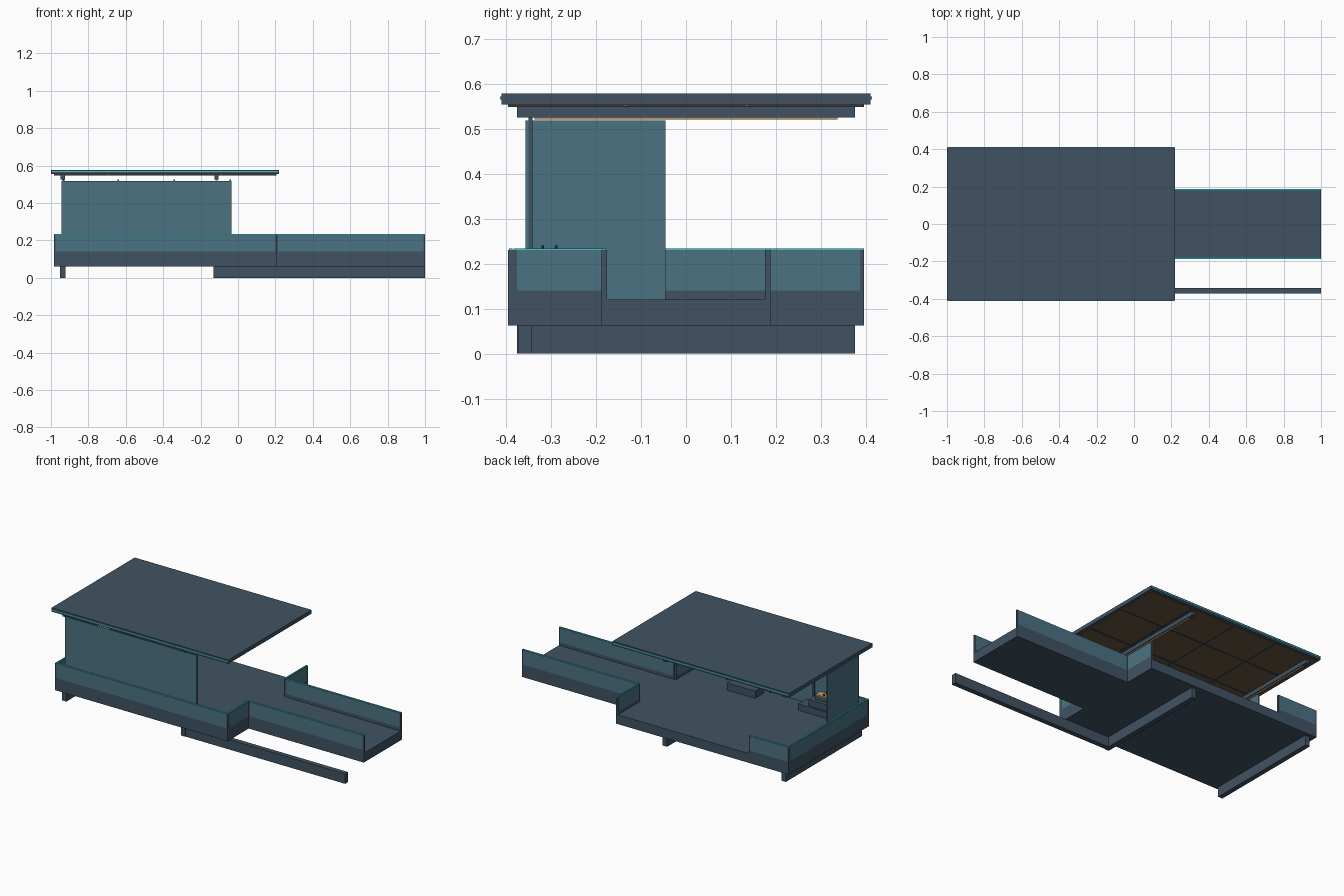
import bpy, bmesh, math

if "Cube" in bpy.data.objects:
    bpy.data.objects.remove(bpy.data.objects["Cube"])


def material(name, rgb):
    m = bpy.data.materials.new(name)
    m.diffuse_color = (*rgb, 1)
    m.use_nodes = True
    m.node_tree.nodes["Principled BSDF"].inputs["Base Color"].default_value = m.diffuse_color
    return m


SLATE = material("slate", (0.052, 0.086, 0.122))
GLASS = material("teal_glass", (0.071, 0.171, 0.223))
CYAN = material("cyan_trim", (0.045, 0.56, 0.60))
BROWN = material("brown_ceiling", (0.136, 0.090, 0.052))
NAVY = material("navy_joint", (0.030, 0.070, 0.120))
WARM = material("warm_light", (0.50, 0.32, 0.16))
DARK = material("dark_metal", (0.02, 0.022, 0.026))


def box(name, x, y, z, mat):
    """Box from (min, max) ranges."""
    bm = bmesh.new()
    bmesh.ops.create_cube(bm, size=1)
    for v in bm.verts:
        v.co = [r[0] if c < 0 else r[1] for c, r in zip(v.co, (x, y, z))]
    me = bpy.data.meshes.new(name)
    bm.to_mesh(me)
    bm.free()
    me.materials.append(mat)
    ob = bpy.data.objects.new(name, me)
    bpy.context.collection.objects.link(ob)
    return ob


T = 0.012  # parapet thickness


def parapet(name, x, y):
    """Low glass parapet: dark kerb, glass pane, end posts and a bright top rim."""
    along_x = x[1] - x[0] > y[1] - y[0]
    box(name + "_kerb", x, y, (0.12, 0.14), SLATE)
    if along_x:
        ends = [((x[0], x[0] + 0.008), y), ((x[1] - 0.008, x[1]), y)]
        pane = ((x[0] + 0.008, x[1] - 0.008), y)
        mid = (y[0] + y[1]) / 2
        rim = (x, (mid - 0.004, mid + 0.004))
    else:
        ends = [(x, (y[0], y[0] + 0.008)), (x, (y[1] - 0.008, y[1]))]
        pane = (x, (y[0] + 0.008, y[1] - 0.008))
        mid = (x[0] + x[1]) / 2
        rim = ((mid - 0.004, mid + 0.004), y)
    box(name + "_pane", *pane, (0.14, 0.23), GLASS)
    for i, e in enumerate(ends):
        box(f"{name}_post_{i}", *e, (0.14, 0.23), SLATE)
    box(name + "_rim", *rim, (0.23, 0.234), CYAN)


# Decks
box("main_deck", (-0.985, 0.205), (-0.395, 0.395), (0.062, 0.12), SLATE)
box("walkway", (0.205, 1.0), (-0.188, 0.188), (0.062, 0.12), SLATE)

# Foundation beams
for i, x in enumerate(((-0.952, -0.922), (-0.132, -0.102))):
    box(f"floor_beam_{i}", x, (-0.375, 0.375), (0, 0.062), SLATE)
box("long_floor_beam", (-0.102, 1.0), (-0.372, -0.342), (0, 0.062), SLATE)

# Parapets round the deck; the back is mostly open
parapet("front_parapet", (-0.985, 0.205), (-0.395, -0.395 + T))
parapet("left_parapet", (-0.985, -0.985 + T), (-0.395 + T, 0.395 - T))
parapet("back_parapet", (-0.985, -0.71), (0.395 - T, 0.395))
for side, s in (("front", -1), ("back", 1)):
    parapet(side + "_end_parapet", (0.205 - T, 0.205),
            tuple(sorted((s * 0.18, s * (0.395 - (T if s < 0 else 0))))))
    parapet(side + "_walkway_parapet", (0.205, 1.0),
            tuple(sorted((s * 0.188, s * (0.188 - T)))))

# Tall glass walls with mullions behind
box("front_wall", (-0.945, -0.036), (-0.357, -0.350), (0.12, 0.518), GLASS)
box("left_wall", (-0.945, -0.938), (-0.350, -0.046), (0.12, 0.518), GLASS)
for i, x in enumerate((-0.932, -0.64, -0.342, -0.041)):
    box(f"mullion_{i}", (x - 0.004, x + 0.004), (-0.350, -0.341), (0.12, 0.526), SLATE)

# Roof slab with cyan edge strips
box("roof", (-1.0, 0.22), (-0.41, 0.41), (0.554, 0.578), SLATE)
for side, s in (("front", -1), ("back", 1)):
    box(side + "_roof_strip", (-0.995, 0.215), tuple(sorted((s * 0.409, s * 0.413))),
        (0.565, 0.571), CYAN)

# Brown ceiling with dark joints
box("ceiling", (-0.985, 0.205), (-0.395, 0.395), (0.550, 0.554), BROWN)
for i, y in enumerate((-0.135, 0.135)):
    box(f"ceiling_long_joint_{i}", (-0.985, 0.205), (y - 0.004, y + 0.004), (0.548, 0.550), NAVY)
for i in range(3):
    x = -0.69 + 0.30 * i
    box(f"ceiling_cross_joint_{i}", (x - 0.004, x + 0.004), (-0.395, 0.395), (0.548, 0.550), NAVY)

# Roof beams with warm light strips beneath
for i, x in enumerate((-0.937, -0.115)):
    box(f"roof_beam_{i}", (x - 0.011, x + 0.011), (-0.375, 0.375), (0.525, 0.554), SLATE)
    box(f"light_strip_{i}", (x - 0.005, x + 0.005), (-0.337, 0.337), (0.520, 0.525), WARM)

# Benches, and a counter with a warm top and two small knobs
box("bench", (-0.317, -0.123), (-0.312, -0.230), (0.12, 0.165), SLATE)
box("counter_base", (-0.82, -0.606), (-0.325, -0.240), (0.12, 0.16), SLATE)
box("counter_tier", (-0.82, -0.668), (-0.325, -0.252), (0.16, 0.20), SLATE)
box("counter_box", (-0.80, -0.70), (-0.325, -0.275), (0.20, 0.225), SLATE)
box("counter_top", (-0.80, -0.70), (-0.325, -0.275), (0.225, 0.231), WARM)
for i, y in enumerate((-0.318, -0.288)):
    box(f"counter_knob_{i}", (-0.755, -0.745), (y - 0.003, y + 0.003), (0.231, 0.24), DARK)
